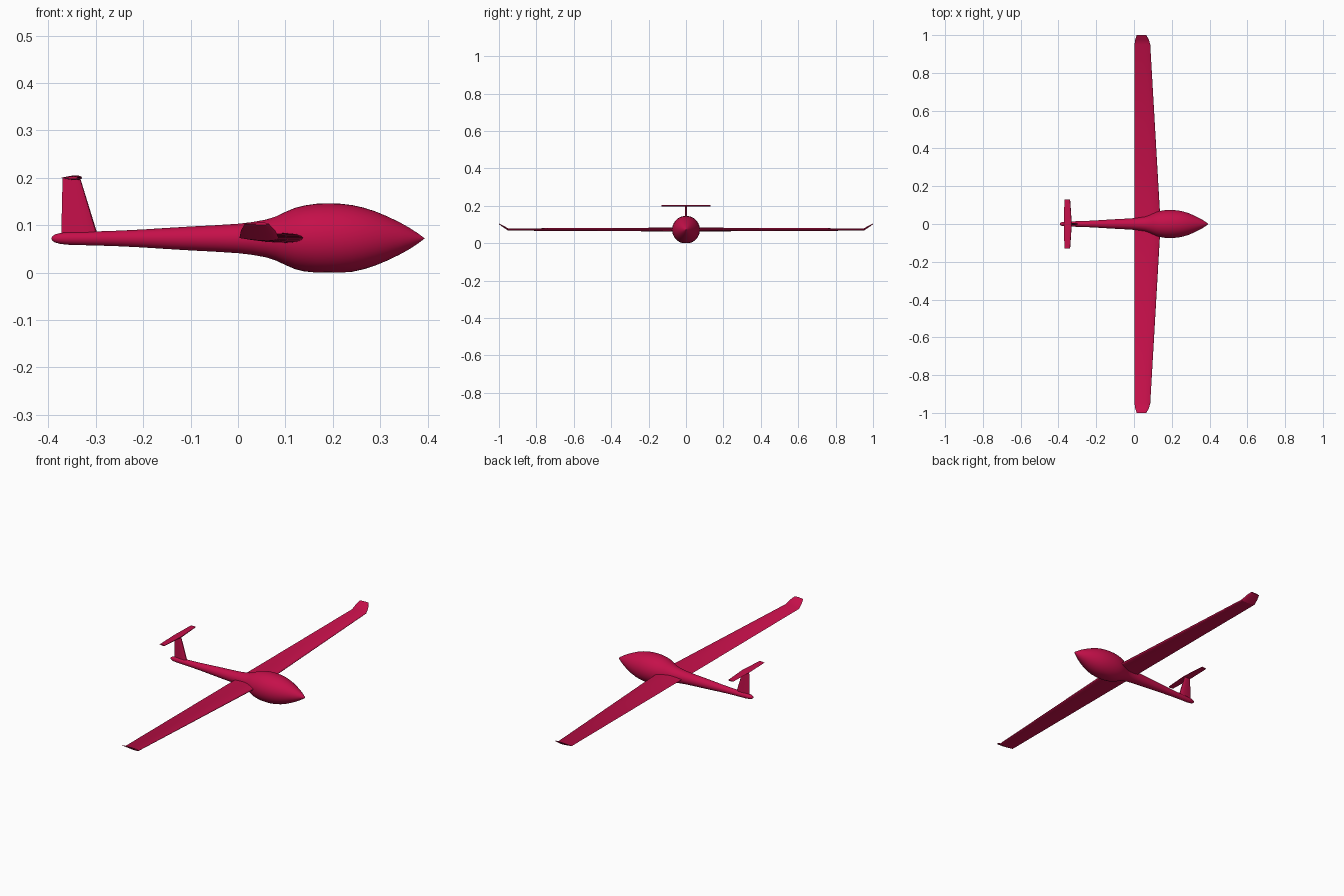
import bpy, bmesh, math
from mathutils import Vector

cube = bpy.data.objects.get("Cube")
if cube:
    bpy.data.objects.remove(cube, do_unlink=True)

red = bpy.data.materials.new("crimson")
red.use_nodes = True
COLOUR = (0.56, 0.005, 0.068, 1)
red.diffuse_color = COLOUR
red.node_tree.nodes["Principled BSDF"].inputs["Base Color"].default_value = COLOUR


def loft(name, rings, angle):
    """Skin a list of closed rings, cap both ends and shade."""
    bm = bmesh.new()
    loops = [[bm.verts.new(p) for p in ring] for ring in rings]
    n = len(loops[0])
    for a, b in zip(loops, loops[1:]):
        for i in range(n):
            j = (i + 1) % n
            bm.faces.new((a[i], a[j], b[j], b[i]))
    bm.faces.new(loops[0])
    bm.faces.new(loops[-1])
    bmesh.ops.recalc_face_normals(bm, faces=bm.faces)
    mesh = bpy.data.meshes.new(name)
    bm.to_mesh(mesh)
    bm.free()
    mesh.materials.append(red)
    obj = bpy.data.objects.new(name, mesh)
    bpy.context.collection.objects.link(obj)
    bpy.ops.object.select_all(action='DESELECT')
    obj.select_set(True)
    bpy.context.view_layer.objects.active = obj
    bpy.ops.object.shade_smooth_by_angle(angle=math.radians(angle))
    return obj


def airfoil(back, front, thick, steps=9):
    """Teardrop outline as (x, offset) pairs, blunt end forwards."""
    upper = []
    for i in range(steps + 1):
        t = (1 - math.cos(math.pi * i / steps)) / 2      # 0 nose .. 1 tail
        h = thick * 5 * (0.2969 * math.sqrt(t) - 0.126 * t - 0.3516 * t**2
                         + 0.2843 * t**3 - 0.1036 * t**4)
        upper.append((front + (back - front) * t, h))
    return upper + [(x, -h) for x, h in reversed(upper[1:-1])]


def flat_surface(name, stations):
    """Symmetric wing from stations (y, z, back x, front x, thickness)."""
    left = [[Vector((x, y, z + h)) for x, h in airfoil(b, f, t)]
            for y, z, b, f, t in stations]
    right = [[Vector((p.x, -p.y, p.z)) for p in ring]
             for ring in reversed(left) if ring[0].y > 0]
    return loft(name, right + left, 30)


# Fuselage: round pod and slim boom, flattened along the belly
AXIS = 0.072
profile = [(-0.393, 0.002), (-0.391, 0.005), (-0.386, 0.0085), (-0.375, 0.0115),
           (-0.355, 0.0135), (-0.3, 0.0148), (-0.25, 0.0165), (-0.2, 0.019),
           (-0.15, 0.0222), (-0.1, 0.0252), (-0.05, 0.0278), (0.0, 0.031),
           (0.03, 0.0345), (0.06, 0.040), (0.08, 0.0465), (0.1, 0.056),
           (0.12, 0.0645), (0.14, 0.0695), (0.165, 0.0732), (0.19, 0.0742),
           (0.215, 0.0733), (0.24, 0.0705), (0.265, 0.065), (0.29, 0.057),
           (0.315, 0.0465), (0.34, 0.0345), (0.36, 0.0235), (0.38, 0.0105),
           (0.39, 0.003), (0.393, 0.0005)]
SIDES = 40
rings = []
for x, r in profile:
    angles = [2 * math.pi * i / SIDES for i in range(SIDES)]
    rings.append([(x, r * math.cos(a), max(0, AXIS + r * math.sin(a)))
                  for a in angles])
loft("fuselage", rings, 40)

# Main wing with upturned tips
flat_surface("main_wing", [
    (0.0, 0.073, 0.003, 0.141, 0.021),
    (0.95, 0.073, 0.003, 0.086, 0.012),
    (0.975, 0.088, 0.006, 0.079, 0.009),
    (1.0, 0.103, 0.014, 0.065, 0.005)])

# Tail fin
loft("tail_fin", [[(x, h, z) for x, h in airfoil(b, f, t)] for z, b, f, t in
                  [(0.07, -0.373, -0.293, 0.013), (0.2, -0.37, -0.333, 0.009)]], 30)

# Tailplane on top of the fin
flat_surface("tailplane", [
    (0.0, 0.2, -0.372, -0.329, 0.010),
    (0.13, 0.2, -0.368, -0.338, 0.006)])
